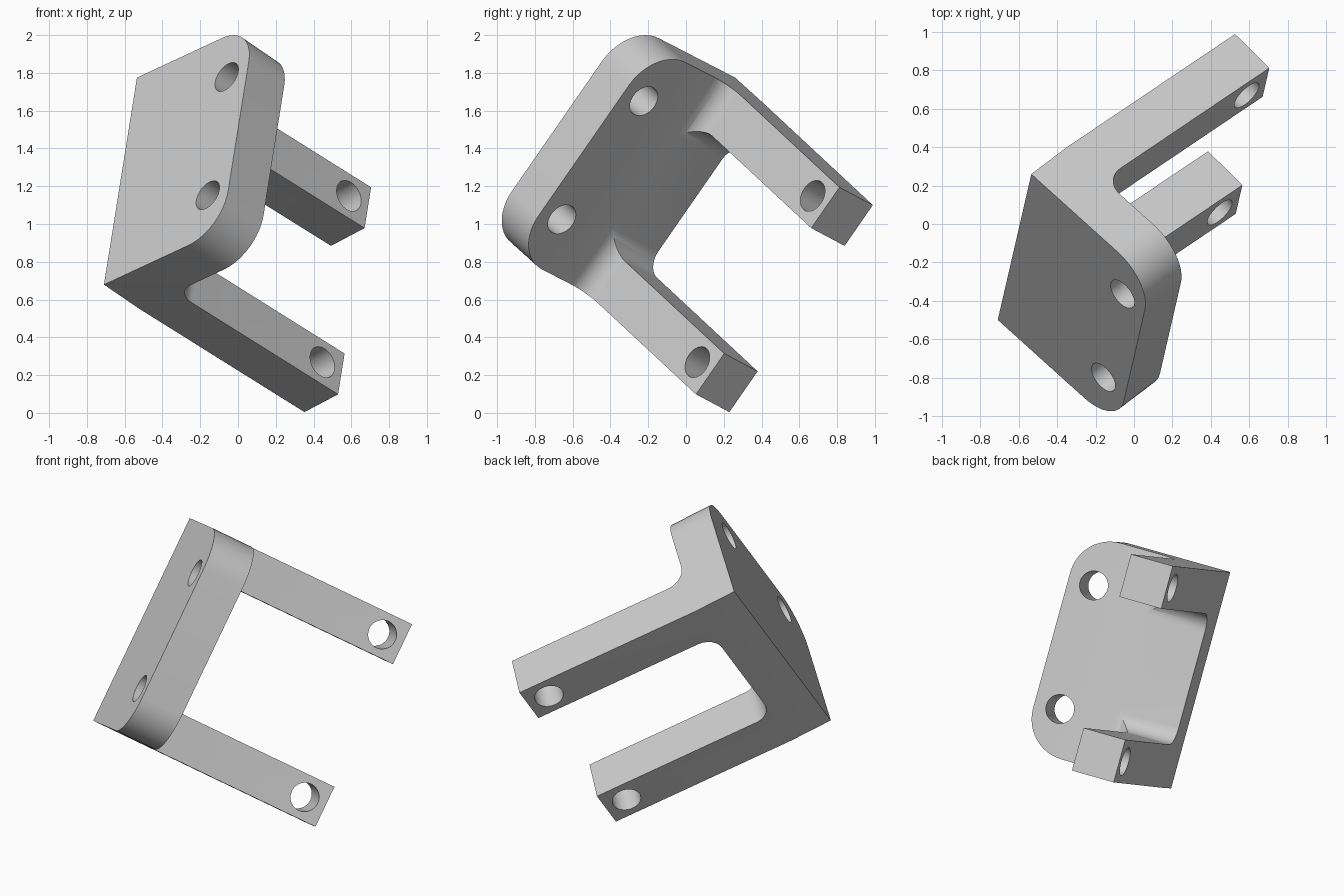
import bpy, bmesh, math
from mathutils import Vector, Matrix

cube = bpy.data.objects.get("Cube")
if cube:
    bpy.data.objects.remove(cube, do_unlink=True)

# Main dimensions
WIDTH, PLATE, THICK, REACH, ARM = 1.345, 0.89, 0.268, 1.454, 0.265
HOLE, FILLET, SLOT_FILLET, CORNER = 0.087, 0.12, 0.11, 0.25
TILT = math.radians(3)
c, k = math.cos(TILT), math.sin(TILT)

# Bracket frame: across the plate, along the arms, along the width
width_dir = Vector((0.130, 0.565, 0.815)).normalized()
arm_dir = Vector((0.736, 0.494, -0.464))
arm_dir = (arm_dir - width_dir * arm_dir.dot(width_dir)).normalized()
plate_dir = arm_dir.cross(width_dir)
frame = Matrix((plate_dir, arm_dir, width_dir)).transposed().to_4x4()
frame.translation = (-0.535, 0.26, 1.775)
tilted = Matrix.Rotation(TILT, 4, 'Z')      # plate axes inside the frame

grey = bpy.data.materials.new("light_grey")
grey.use_nodes = True
grey.diffuse_color = (0.6, 0.6, 0.6, 1)
grey.node_tree.nodes["Principled BSDF"].inputs["Base Color"].default_value = (0.6, 0.6, 0.6, 1)


def make_object(name, bm, matrix):
    bmesh.ops.recalc_face_normals(bm, faces=bm.faces)
    mesh = bpy.data.meshes.new(name)
    bm.to_mesh(mesh)
    bm.free()
    mesh.transform(matrix)
    obj = bpy.data.objects.new(name, mesh)
    bpy.context.collection.objects.link(obj)
    return obj


def bevel(bm, edges, radius):
    bmesh.ops.bevel(bm, geom=edges, offset=radius, offset_type='OFFSET',
                    segments=12, profile=0.5, affect='EDGES', clamp_overlap=False)


def hole_cutter(position, matrix):
    bm = bmesh.new()
    turn = Matrix.Translation(position[0]) @ Matrix.Rotation(math.pi / 2, 4, position[1])
    bmesh.ops.create_cone(bm, cap_ends=True, segments=48, radius1=HOLE,
                          radius2=HOLE, depth=0.8, matrix=turn)
    return make_object("hole_cutter", bm, matrix)


# Angled body: L profile extruded over the width
inner = Vector((0.255, THICK / c + 0.255 * k / c, 0))
profile = [(0, 0, 0), (PLATE * c, PLATE * k, 0),
           (PLATE * c - THICK * k, PLATE * k + THICK * c, 0), inner,
           (0.255, REACH, 0), (-0.013, REACH, 0), (-THICK * k, THICK * c, 0)]
bm = bmesh.new()
face = bm.faces.new([bm.verts.new(p) for p in profile])
moved = bmesh.ops.extrude_face_region(bm, geom=[face])["geom"]
bmesh.ops.translate(bm, vec=(0, 0, -WIDTH),
                    verts=[v for v in moved if isinstance(v, bmesh.types.BMVert)])
bmesh.ops.recalc_face_normals(bm, faces=bm.faces)


def along_width(e):
    return abs(e.verts[0].co.z - e.verts[1].co.z) > 0.5


# Inside fillet, then the rounded plate corners
bevel(bm, [e for e in bm.edges if along_width(e)
           and (e.verts[0].co.xy - inner.xy).length < 0.01], FILLET)
bevel(bm, [e for e in bm.edges if not along_width(e)
           and min(v.co.x for v in e.verts) > PLATE - 0.03], CORNER)
bracket = make_object("angle_bracket", bm, frame)
bracket.data.materials.append(grey)

# Slot between the arms, rounded at its floor
bm = bmesh.new()
bmesh.ops.create_cube(bm, size=1)
bmesh.ops.scale(bm, vec=(1.1, 2, WIDTH - 2 * ARM), verts=bm.verts)
bmesh.ops.translate(bm, vec=(0, 1 + THICK + 0.0005, -WIDTH / 2), verts=bm.verts)
bevel(bm, [e for e in bm.edges if all(v.co.y < 0.5 for v in e.verts)
           and abs(e.verts[0].co.x - e.verts[1].co.x) > 0.5], SLOT_FILLET)
cutters = [make_object("slot_cutter", bm, frame @ tilted)]

# Two holes through the plate and one through each arm
for side in (-1, 1):
    plate_z = -WIDTH / 2 + side * 0.384
    arm_z = -WIDTH / 2 + side * (WIDTH - ARM) / 2
    cutters.append(hole_cutter(((0.73, THICK / 2, plate_z), 'X'), frame @ tilted))
    cutters.append(hole_cutter(((0.12, REACH - 0.136, arm_z), 'Y'), frame))

for cutter in cutters:
    cutter.hide_render = True
    mod = bracket.modifiers.new("cut", 'BOOLEAN')
    mod.operation, mod.solver, mod.object = 'DIFFERENCE', 'EXACT', cutter

# Apply the cuts and drop the cutters
graph = bpy.context.evaluated_depsgraph_get()
result = bpy.data.meshes.new_from_object(bracket.evaluated_get(graph))
bracket.modifiers.clear()
bracket.data = result
for cutter in cutters:
    bpy.data.objects.remove(cutter, do_unlink=True)

bpy.ops.object.select_all(action='DESELECT')
bracket.select_set(True)
bpy.context.view_layer.objects.active = bracket
bpy.ops.object.shade_smooth_by_angle(angle=math.radians(30))
